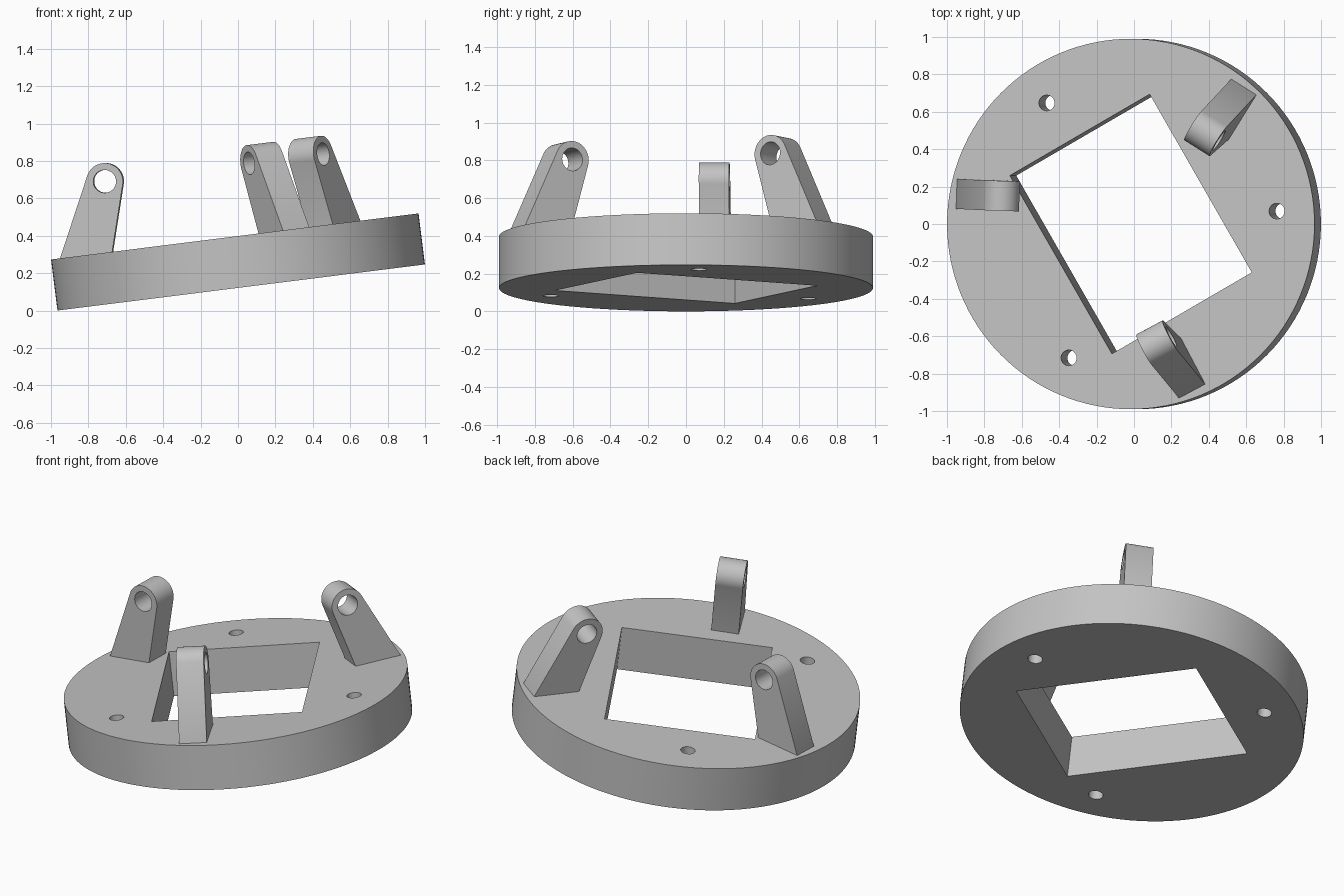
import bpy, bmesh, math
from mathutils import Matrix, Vector

cube = bpy.data.objects.get("Cube")
if cube:
    bpy.data.objects.remove(cube, do_unlink=True)

RADIUS, THICK = 0.99, 0.275
TOP = THICK / 2
LUG_WIDTH, LUG_OFFSET = 0.16, -0.128
EYE, EYE_R, BORE_R = Vector((0.656, 0.516)), 0.098, 0.061

# Whole model leans about the front-back axis
TILT = Matrix.Translation((0, 0, 0.26)) @ Matrix.Rotation(math.radians(-7.15), 4, "Y")

grey = bpy.data.materials.new("plain grey")
grey.use_nodes = True
grey.diffuse_color = (0.55, 0.55, 0.55, 1)
grey.node_tree.nodes["Principled BSDF"].inputs["Base Color"].default_value = grey.diffuse_color


def prism(name, outline, depth, matrix=Matrix()):
    """Extrude a counter-clockwise 2D outline, centred on z = 0."""
    bm = bmesh.new()
    low = [bm.verts.new((x, y, -depth / 2)) for x, y in outline]
    high = [bm.verts.new((x, y, depth / 2)) for x, y in outline]
    bm.faces.new(low[::-1])
    bm.faces.new(high)
    for i in range(len(low)):
        j = (i + 1) % len(low)
        bm.faces.new((low[i], low[j], high[j], high[i]))
    bm.transform(matrix)
    mesh = bpy.data.meshes.new(name)
    bm.to_mesh(mesh)
    bm.free()
    mesh.materials.append(grey)
    obj = bpy.data.objects.new(name, mesh)
    bpy.context.collection.objects.link(obj)
    return obj


def arc(center, radius, start, end, steps):
    return [(center[0] + radius * math.cos(start + (end - start) * i / steps),
             center[1] + radius * math.sin(start + (end - start) * i / steps))
            for i in range(steps + 1)]


def circle(center, radius, steps):
    return arc(center, radius, 0, math.tau, steps)[:-1]


def activate(obj):
    bpy.ops.object.select_all(action="DESELECT")
    obj.select_set(True)
    bpy.context.view_layer.objects.active = obj


def cut(obj, cutter):
    cutter.hide_render = True
    mod = obj.modifiers.new("cut", "BOOLEAN")
    mod.operation, mod.solver, mod.object = "DIFFERENCE", "EXACT", cutter
    activate(obj)
    bpy.ops.object.modifier_apply(modifier=mod.name)
    bpy.data.objects.remove(cutter, do_unlink=True)


def finish(obj):
    obj.matrix_world = TILT
    activate(obj)
    bpy.ops.object.shade_smooth_by_angle(angle=math.radians(30))


def tangent_angle(point, side):
    """Angle on the eye where a line from the point touches it."""
    d = Vector(point) - EYE
    return math.atan2(d.y, d.x) + side * math.acos(EYE_R / d.length)


# Round base plate with a turned rectangular opening and three bolt holes
plate = prism("base_plate", circle((0, 0), RADIUS, 128), THICK)
w, h = 0.435, 0.55
cut(plate, prism("opening_cutter", [(-w, -h), (w, -h), (w, h), (-w, h)], 1,
                 Matrix.Rotation(math.radians(30), 4, "Z")))
for degrees in (5, 125, 245):
    a = math.radians(degrees)
    cut(plate, prism("bolt_cutter", circle((0.79 * math.cos(a), 0.79 * math.sin(a)), 0.042, 32), 1))
finish(plate)

# Three pierced lugs leaning inward, a third of a turn apart
outer, inner = (0.944, TOP), (0.663, TOP)
start, end = tangent_angle(outer, 1), tangent_angle(inner, -1) % math.tau
sunk = TOP - 0.01
profile = [(inner[0], sunk), (outer[0], sunk), outer] + arc(EYE, EYE_R, start, end, 28) + [inner]
upright = Matrix.Translation((0, LUG_OFFSET, 0)) @ Matrix.Rotation(math.pi / 2, 4, "X")
for name, degrees in (("back_left_lug", 58), ("right_lug", 178), ("front_left_lug", 298)):
    place = Matrix.Rotation(math.radians(degrees), 4, "Z") @ upright
    lug = prism(name, profile, LUG_WIDTH, place)
    cut(lug, prism("bore_cutter", circle(EYE, BORE_R, 40), 1, place))
    finish(lug)
